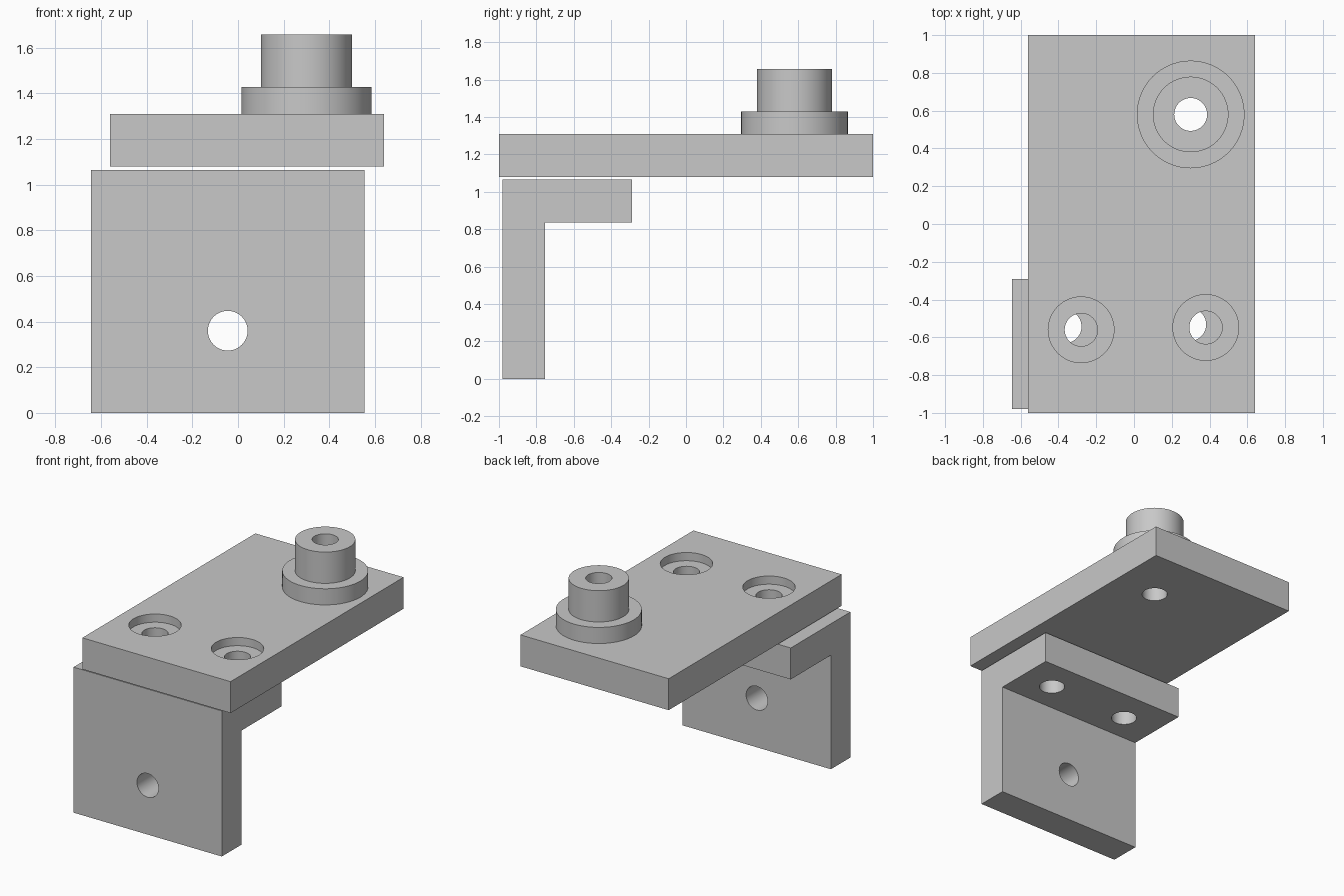
import bpy
import bmesh
import math
from mathutils import Matrix

default = bpy.data.objects.get("Cube")
if default:
    bpy.data.objects.remove(default, do_unlink=True)

grey = bpy.data.materials.new("light_grey")
grey.use_nodes = True
grey.diffuse_color = (0.58, 0.58, 0.58, 1)
grey.node_tree.nodes["Principled BSDF"].inputs["Base Color"].default_value = (0.58, 0.58, 0.58, 1)

HOLE_R = 0.087
SIDES = 64


def make_object(name, bm):
    bmesh.ops.recalc_face_normals(bm, faces=bm.faces)
    mesh = bpy.data.meshes.new(name)
    bm.to_mesh(mesh)
    bm.free()
    mesh.materials.append(grey)
    obj = bpy.data.objects.new(name, mesh)
    bpy.context.collection.objects.link(obj)
    return obj


def activate(obj):
    bpy.ops.object.select_all(action='DESELECT')
    obj.select_set(True)
    bpy.context.view_layer.objects.active = obj


def extrude_profile(name, points, x0, x1):
    """Extrude a (y, z) outline along x."""
    bm = bmesh.new()
    face = bm.faces.new([bm.verts.new((x0, y, z)) for y, z in points])
    out = bmesh.ops.extrude_face_region(bm, geom=[face])
    verts = [g for g in out["geom"] if isinstance(g, bmesh.types.BMVert)]
    bmesh.ops.translate(bm, vec=(x1 - x0, 0, 0), verts=verts)
    return make_object(name, bm)


def drill(obj, centre, radius, depth, axis='Z'):
    """Cut a round hole centred on a point."""
    bm = bmesh.new()
    bmesh.ops.create_cone(bm, cap_ends=True, segments=SIDES,
                          radius1=radius, radius2=radius, depth=depth)
    turn = Matrix.Rotation(math.pi / 2, 4, 'X') if axis == 'Y' else Matrix()
    bm.transform(Matrix.Translation(centre) @ turn)
    cutter = make_object("hole_cutter", bm)
    cutter.hide_render = True
    mod = obj.modifiers.new("hole", 'BOOLEAN')
    mod.operation = 'DIFFERENCE'
    mod.solver = 'EXACT'
    mod.object = cutter
    activate(obj)
    bpy.ops.object.modifier_apply(modifier=mod.name)
    bpy.data.objects.remove(cutter, do_unlink=True)


def lathe(name, profile, x, y):
    """Revolve a closed (radius, z) outline about a vertical axis."""
    bm = bmesh.new()
    verts = [bm.verts.new((r, 0, z)) for r, z in profile]
    edges = [bm.edges.new((v, verts[i - 1])) for i, v in enumerate(verts)]
    bmesh.ops.spin(bm, geom=verts + edges, cent=(0, 0, 0), axis=(0, 0, 1),
                   angle=2 * math.pi, steps=SIDES)
    bmesh.ops.remove_doubles(bm, verts=bm.verts, dist=0.0001)
    bmesh.ops.translate(bm, vec=(x, y, 0), verts=bm.verts)
    return make_object(name, bm)


# Angle bracket: upright wall with a short top flange
bracket = extrude_profile("angle_bracket", [
    (-0.98, 0), (-0.755, 0), (-0.755, 0.835),
    (-0.29, 0.835), (-0.29, 1.065), (-0.98, 1.065)], -0.645, 0.555)
drill(bracket, (-0.045, -0.87, 0.36), HOLE_R, 0.5, 'Y')
for x, y in ((-0.365, -0.543), (0.295, -0.532)):
    drill(bracket, (x, y, 0.95), HOLE_R, 0.5)

# Top plate with two counterbored screw holes and a hole under the boss
plate = extrude_profile("top_plate", [
    (-1, 1.08), (1, 1.08), (1, 1.31), (-1, 1.31)], -0.56, 0.64)
for x, y in ((-0.28, -0.56), (0.38, -0.548)):
    drill(plate, (x, y, 1.31), 0.174, 0.12)
    drill(plate, (x, y, 1.2), HOLE_R, 0.5)
drill(plate, (0.3, 0.58, 1.2), HOLE_R, 0.5)

# Flanged bushing standing on the plate
bushing = lathe("flanged_bushing", [
    (HOLE_R, 1.31), (0.285, 1.31), (0.285, 1.428),
    (0.2, 1.428), (0.2, 1.657), (HOLE_R, 1.657)], 0.3, 0.58)

for part in (bracket, plate, bushing):
    activate(part)
    bpy.ops.object.shade_smooth_by_angle(angle=math.radians(30))
